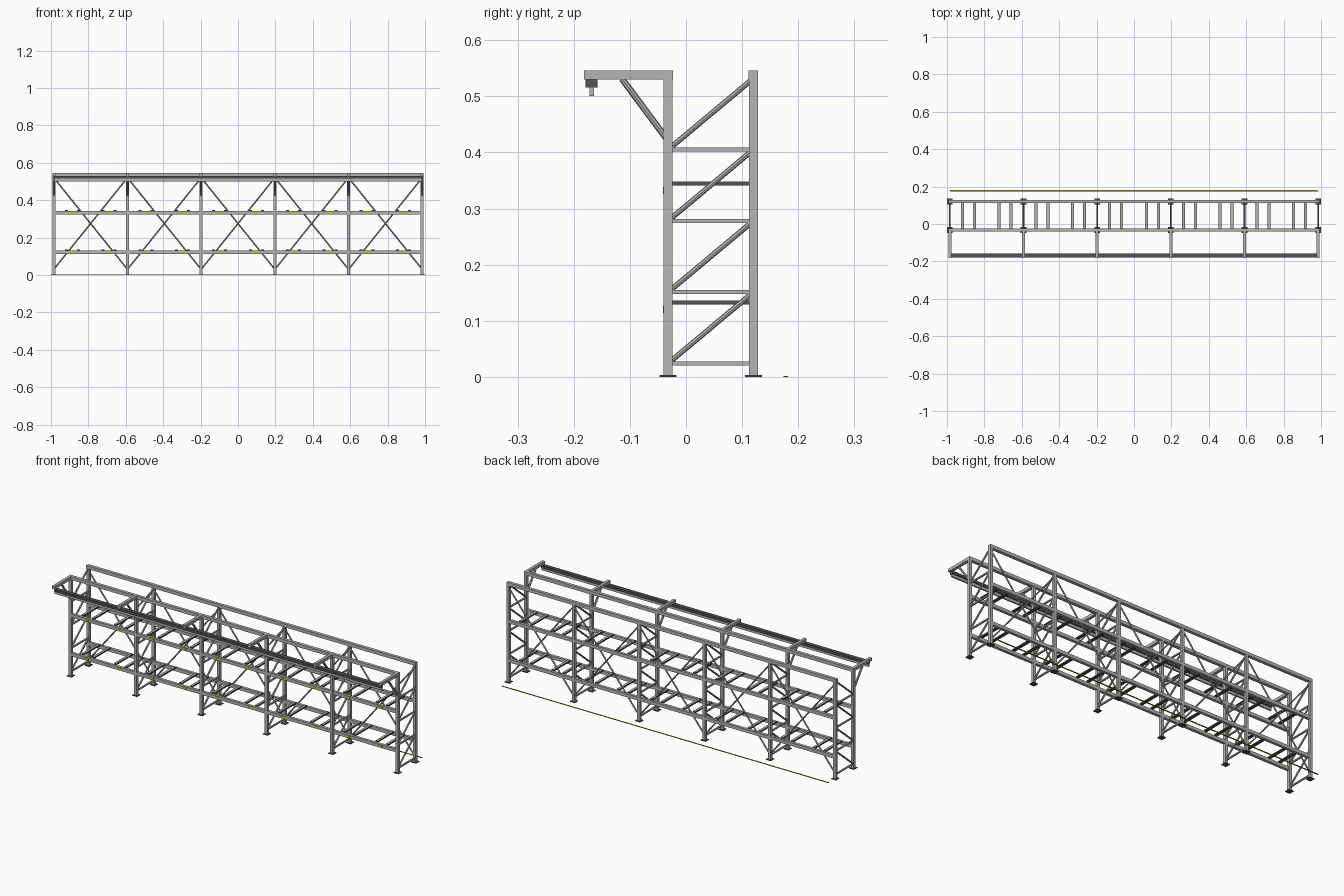
import bpy, bmesh
from mathutils import Vector, Matrix

if "Cube" in bpy.data.objects:
    bpy.data.objects.remove(bpy.data.objects["Cube"])


def material(name, rgb):
    m = bpy.data.materials.new(name)
    m.diffuse_color = (*rgb, 1)
    m.use_nodes = True
    m.node_tree.nodes["Principled BSDF"].inputs["Base Color"].default_value = m.diffuse_color
    return m


STEEL = material("galvanised_steel", (0.46, 0.46, 0.45))
DARK = material("dark_steel", (0.085, 0.085, 0.088))
FLOOR = material("floor_line_gold", (0.50, 0.36, 0.03))
LABEL = material("label_yellow", (0.55, 0.52, 0.06))


class Part:
    """Collects boxes and bars into one named object."""

    def __init__(self, name, mat):
        self.name, self.mat, self.bm = name, mat, bmesh.new()

    def box(self, x0, x1, y0, y1, z0, z1):
        c = Vector(((x0 + x1) / 2, (y0 + y1) / 2, (z0 + z1) / 2))
        s = Matrix.Diagonal((x1 - x0, y1 - y0, z1 - z0, 1))
        bmesh.ops.create_cube(self.bm, size=1, matrix=Matrix.Translation(c) @ s)

    def bar(self, a, b, r, sides=8):
        a, b = Vector(a), Vector(b)
        rot = (b - a).to_track_quat('Z', 'Y').to_matrix().to_4x4()
        bmesh.ops.create_cone(self.bm, cap_ends=True, segments=sides, radius1=r, radius2=r,
                              depth=(b - a).length,
                              matrix=Matrix.Translation((a + b) / 2) @ rot)

    def done(self):
        me = bpy.data.meshes.new(self.name)
        self.bm.to_mesh(me)
        self.bm.free()
        me.materials.append(self.mat)
        ob = bpy.data.objects.new(self.name, me)
        bpy.context.collection.objects.link(ob)


BAY, H, W = 0.394, 0.546, 0.008          # bay length, height, half post width
XS = [-0.985 + BAY * i for i in range(6)]
YF, YB = -0.032, 0.120                   # front and back post lines
END = 0.985
LEVELS = [0.130, 0.342]                  # top of the load beams

# Upright posts and their foot plates
posts, feet = Part("upright_posts", STEEL), Part("foot_plates", DARK)
for x in XS:
    for y in (YF, YB):
        posts.box(x - W, x + W, y - W, y + W, 0.002, H)
        feet.box(x - 0.015, x + 0.015, y - 0.015, y + 0.015, 0, 0.003)
posts.done()
feet.done()

# Ladder bracing between front and back posts
rungs, diagonals = Part("frame_rungs", STEEL), Part("frame_diagonals", STEEL)
for x in XS:
    for i in range(4):
        z = 0.024 + 0.127 * i
        rungs.box(x - 0.004, x + 0.004, YF, YB, z - 0.0035, z + 0.0035)
        diagonals.bar((x, YF, z), (x, YB, z + 0.127), 0.0048)
rungs.done()
diagonals.done()

# Long beams at both shelf levels and along the top
beams, ties = Part("load_beams", STEEL), Part("top_ties", STEEL)
for y in (YF, YB):
    for z in LEVELS:
        beams.box(-END, END, y - 0.0075, y + 0.0075, z - 0.018, z)
    ties.box(-END - W, END + W, y - 0.0085, y + 0.0085, H - 0.018, H)
beams.done()
ties.done()

# Pallet support bars, their light top strips, and beam labels
supports = Part("pallet_supports", DARK)
strips = Part("support_top_strips", STEEL)
labels = Part("beam_labels", LABEL)
for i in range(5):
    mid = XS[i] + BAY / 2
    for z in LEVELS:
        for dx in (-0.130, -0.066, 0.066, 0.130):
            x = mid + dx
            supports.box(x - 0.008, x + 0.008, YF + 0.006, YB - 0.006, z - 0.001, z + 0.0055)
            strips.box(x - 0.006, x + 0.006, YF + 0.007, YB - 0.007, z + 0.005, z + 0.0065)
        for dx in (-0.098, 0.098):
            x = mid + dx
            labels.box(x - 0.012, x + 0.012, YF - 0.009, YF - 0.007, z - 0.016, z - 0.004)
supports.done()
strips.done()
labels.done()

# Crossed bracing on the back
cross = Part("back_cross_braces", STEEL)
for x0, x1 in zip(XS, XS[1:]):
    cross.bar((x0, YB + 0.002, 0.03), (x1, YB + 0.002, 0.52), 0.004)
    cross.bar((x0, YB - 0.002, 0.52), (x1, YB - 0.002, 0.03), 0.004)
cross.done()

# Overhanging arms with struts
arms, struts = Part("overhang_arms", STEEL), Part("arm_struts", STEEL)
for x in XS:
    arms.box(x - W, x + W, -0.182, YF + W, H - 0.016, H + 0.0004)
    struts.bar((x, YF - 0.003, 0.425), (x, -0.114, 0.531), 0.0058)
struts.done()
arms.done()

# Hanging rail under the arms: dark upper track, light lower web
track, web = Part("rail_track", DARK), Part("rail_web", STEEL)
track.box(-END, END, -0.179, -0.158, 0.516, 0.530)
web.box(-END, END, -0.172, -0.164, 0.501, 0.516)
track.done()
web.done()

# Painted line on the floor behind the rack
line = Part("floor_line", FLOOR)
line.box(-END, END, 0.174, 0.182, 0, 0.0015)
line.done()
